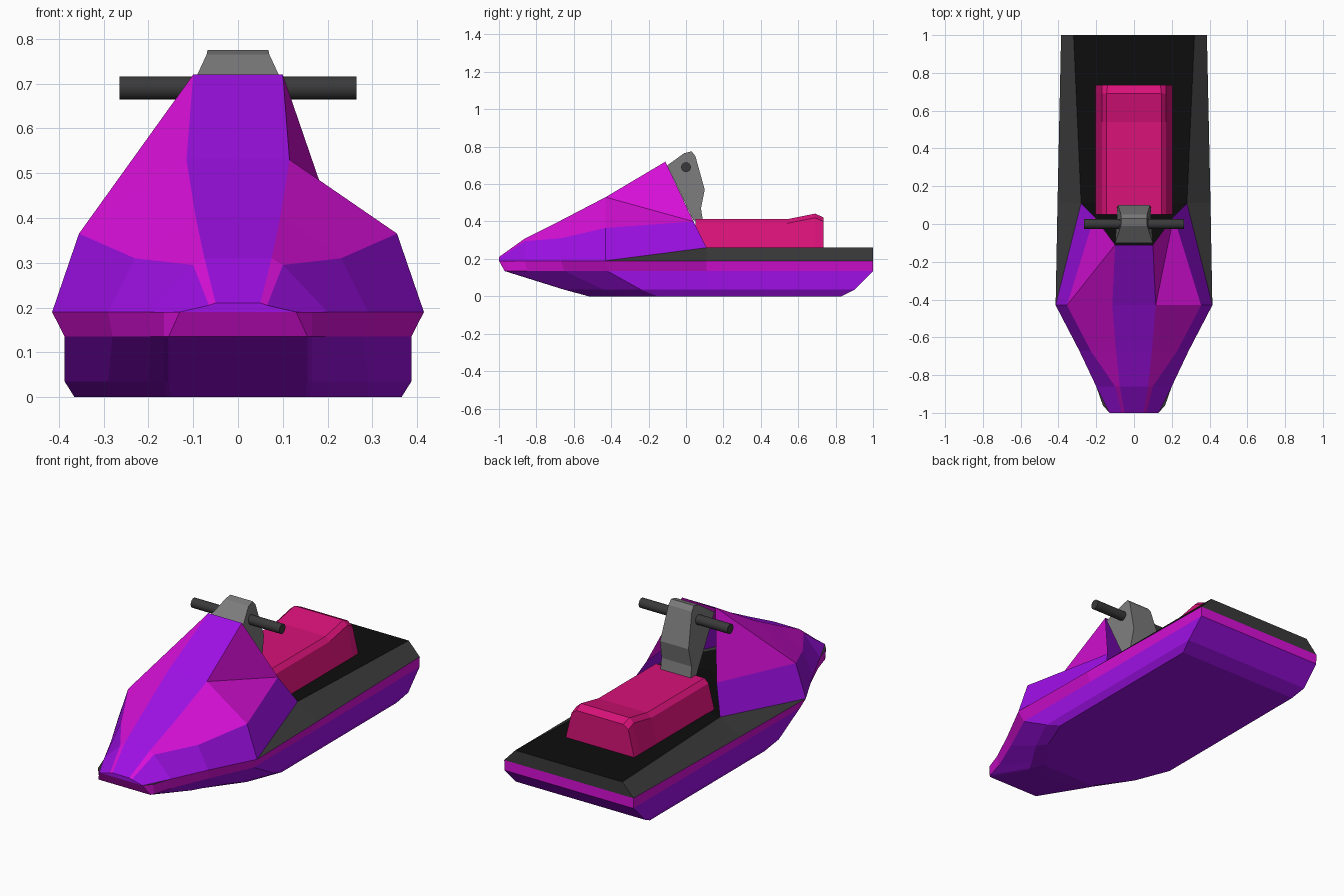
import bpy, bmesh, math
from mathutils import Vector

cube = bpy.data.objects.get("Cube")
if cube:
    bpy.data.objects.remove(cube, do_unlink=True)


def material(name, red, green, blue):
    mat = bpy.data.materials.new(name)
    mat.use_nodes = True
    mat.diffuse_color = (red, green, blue, 1)
    mat.node_tree.nodes["Principled BSDF"].inputs["Base Color"].default_value = (red, green, blue, 1)
    return mat


purple = material("purple", .34, .005, .78)
magenta = material("magenta", .69, .005, .69)
pink = material("pink", .69, .006, .19)
grey = material("grey", .2, .2, .2)
dark_grey = material("dark grey", .042, .042, .042)
black = material("black", .004, .004, .004)


def finish(name, bm, materials, closed=True):
    """Fix the normals and turn the bmesh into an object."""
    if closed:
        bmesh.ops.recalc_face_normals(bm, faces=bm.faces[:])
    mesh = bpy.data.meshes.new(name)
    bm.to_mesh(mesh)
    bm.free()
    for mat in materials:
        mesh.materials.append(mat)
    obj = bpy.data.objects.new(name, mesh)
    bpy.context.collection.objects.link(obj)
    return obj


def mirrored(points):
    """Half outline on the left, followed by its mirror image, as one loop."""
    return list(points) + [(-x, y, z) for x, y, z in reversed(points)]


def add_face(bm, verts, index=0):
    face = bm.faces.new(verts)
    face.material_index = index


def loft(bm, rings, materials):
    """Join closed rings of vertices, one material index per band."""
    for low, high, index in zip(rings, rings[1:], materials):
        n = len(low)
        for i in range(n):
            j = (i + 1) % n
            add_face(bm, [low[i], low[j], high[j], high[i]], index)


def ladder(bm, ring, index):
    """Close a mirrored ring with crosswise strips."""
    n = len(ring)
    for i in range(n // 2 - 1):
        add_face(bm, [ring[i], ring[i + 1], ring[n - 2 - i], ring[n - 1 - i]], index)


# Hull: half outlines from bow to stern, at rising heights
keel = [(.15, -.52), (.16, -.51), (.2, -.46), (.29, -.34), (.365, -.15), (.365, .11), (.365, .83)]
chine = [(.155, -.65), (.165, -.64), (.2, -.58), (.29, -.44), (.387, -.24), (.387, .11), (.387, .9)]
band = [(.155, -.97), (.165, -.95), (.195, -.85), (.28, -.65), (.387, -.42), (.387, .11), (.385, 1)]
rim = [(.13, -1), (.165, -.96), (.2, -.86), (.29, -.67), (.415, -.43), (.405, .11), (.386, 1)]
deck = [(.11, -.97), (.14, -.93), (.18, -.85), (.27, -.65), (.405, -.42), (.28, .11), (.32, 1)]
levels = [(keel, 0), (chine, .035), (band, .135), (rim, .19), (deck, .19)]
bm = bmesh.new()
rings = []
for outline, z in levels:
    # the deck climbs to its full height behind the hood
    half = [(x, y, .26 if outline is deck and y > 0 else z) for x, y in outline]
    rings.append([bm.verts.new(p) for p in mirrored(half)])
loft(bm, rings, [0, 0, 1, 2])
ladder(bm, rings[0], 0)
ladder(bm, rings[-1], 3)
finish("hull", bm, [purple, magenta, dark_grey, black])

# Hood: open shell, each station gives ridge edge, shoulder and rim
stations = [
    [(.05, -1, .21), (.065, -1, .205), (.13, -1, .19)],
    [(.075, -.86, .31), (.1, -.86, .295), (.2, -.86, .19)],
    [(.095, -.67, .405), (.23, -.67, .31), (.29, -.67, .19)],
    [(.115, -.43, .53), (.355, -.43, .365), (.415, -.43, .19)],
    [(.1, -.11, .72), (.21, .04, .4), (.28, .11, .26)],
]
bm = bmesh.new()
rows = []
for half in stations:
    loop = [bm.verts.new(p) for p in mirrored(half)]
    rows.append(loop[3:] + loop[:3])   # right rim, over the ridge, left rim
for s, (a, b) in enumerate(zip(rows, rows[1:])):
    for i, index in enumerate([0, 1, 0, 1, 0]):
        quad = [a[i], a[i + 1], b[i + 1], b[i]]
        if s == 3 and index == 1:
            # folded rear shoulder panels
            add_face(bm, [quad[0], quad[1], quad[2]], index)
            add_face(bm, [quad[0], quad[2], quad[3]], index)
        else:
            add_face(bm, quad, index)
add_face(bm, list(reversed(rows[0])))
bm.normal_update()
if sum(f.normal.z * f.calc_area() for f in bm.faces) < 0:
    bmesh.ops.reverse_faces(bm, faces=bm.faces[:])
finish("hood", bm, [purple, magenta], closed=False)

# Seat: chamfered section swept back, with a raised tail
bm = bmesh.new()
rings = []
for y, lift, inset in [(.05, 0, 0), (.54, 0, 0), (.69, .03, 0), (.735, .01, .005)]:
    half = [(.205, y, .258), (.17, y, .39 + lift), (.145 - inset, y, .412 + lift)]
    rings.append([bm.verts.new(p) for p in mirrored(half)])
loft(bm, rings, [0, 0, 0])
ladder(bm, rings[0], 0)
ladder(bm, rings[-1], 0)
finish("seat", bm, [pink])

# Steering column: side profile with a half width at each point
profile = [(-.1, .7, .1), (-.01, .765, .07), (.03, .775, .068), (.05, .75, .07),
           (.1, .57, .085), (.08, .47, .09), (.09, .405, .09), (.04, .405, .09)]
bm = bmesh.new()
sides = [[bm.verts.new((side * w, y, z)) for y, z, w in profile] for side in (-1, 1)]
loft(bm, sides, [0])
for side in sides:
    add_face(bm, side)
finish("steering_column", bm, [grey])

# Handlebar
bpy.ops.mesh.primitive_cylinder_add(vertices=16, radius=.026, depth=.53,
                                    location=(0, 0, .69), rotation=(0, math.pi / 2, 0))
handlebar = bpy.context.object
handlebar.name = "handlebar"
handlebar.data.materials.append(dark_grey)
bpy.ops.object.shade_smooth_by_angle()
